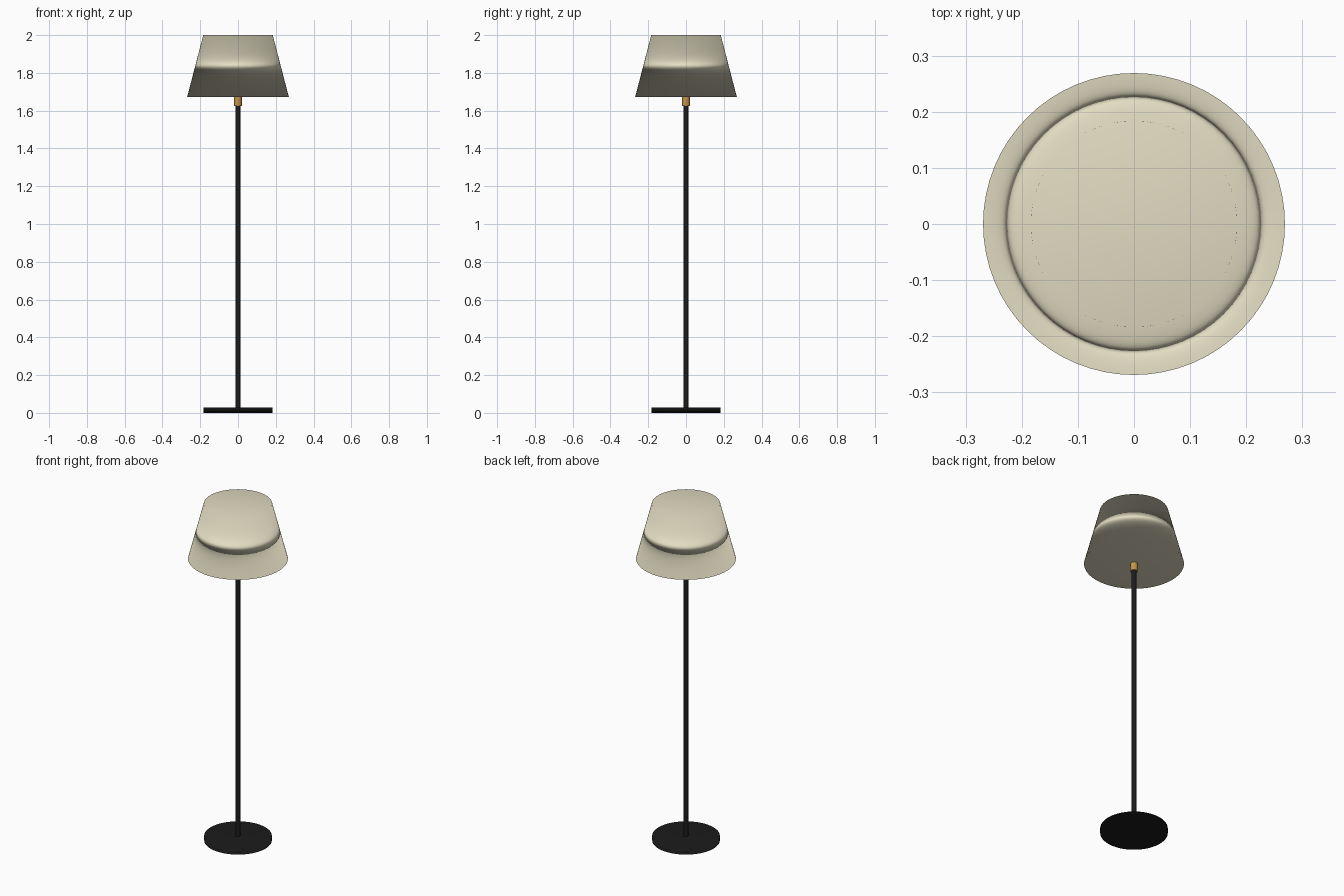
import bpy
import math

cube = bpy.data.objects.get("Cube")
if cube:
    bpy.data.objects.remove(cube, do_unlink=True)


def material(name, rgb):
    mat = bpy.data.materials.new(name)
    mat.use_nodes = True
    mat.diffuse_color = (*rgb, 1)
    mat.node_tree.nodes["Principled BSDF"].inputs["Base Color"].default_value = (*rgb, 1)
    return mat


def turned_part(name, bottom, top, r_bottom, r_top, mat, sides):
    bpy.ops.mesh.primitive_cone_add(
        vertices=sides, radius1=r_bottom, radius2=r_top,
        depth=top - bottom, location=(0, 0, (bottom + top) / 2))
    part = bpy.context.object
    part.name = name
    part.data.materials.append(mat)
    return part


def soft_rims(part):
    """Shade smoothly, with the broad end discs leading the normals."""
    part.data.shade_smooth()
    mod = part.modifiers.new("soft_rims", 'WEIGHTED_NORMAL')
    mod.mode = 'FACE_AREA'
    mod.weight = 50


black = material("black metal", (0.011, 0.011, 0.011))
brass = material("brass", (0.56, 0.30, 0.07))
cream = material("cream fabric", (0.76, 0.72, 0.54))

# Broad discs: floor base and closed tapered shade
soft_rims(turned_part("base", 0, 0.028, 0.182, 0.182, black, 64))
soft_rims(turned_part("shade", 1.673, 2, 0.269, 0.184, cream, 64))

# Slim stem and lamp socket
turned_part("pole", 0.02, 1.64, 0.0125, 0.0125, black, 32)
bpy.ops.object.shade_smooth_by_angle(angle=math.radians(35))
turned_part("socket", 1.625, 1.69, 0.02, 0.02, brass, 32)
bpy.ops.object.shade_smooth_by_angle(angle=math.radians(35))
